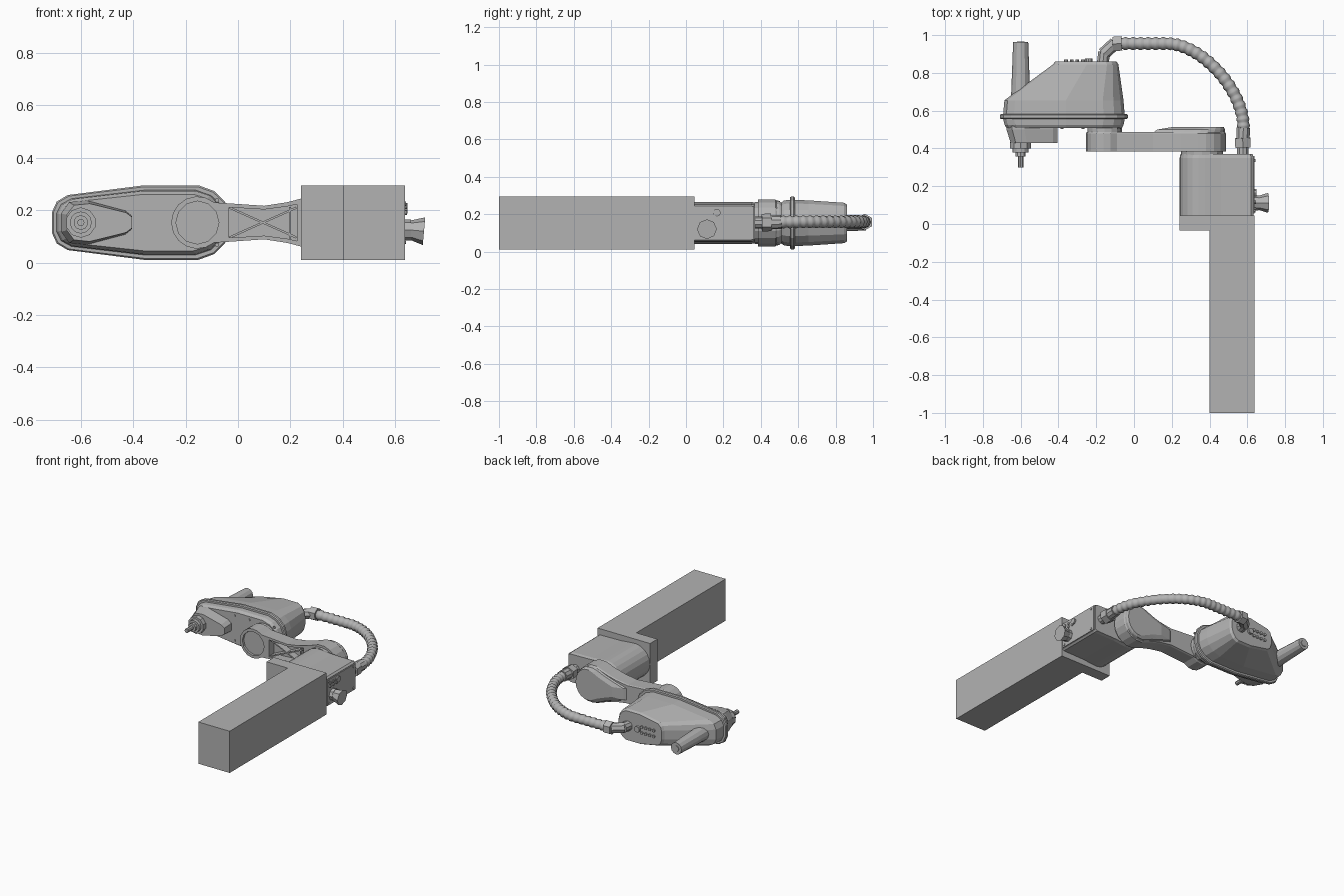
import bpy, bmesh, math
from mathutils import Vector, Matrix
from mathutils.geometry import interpolate_bezier

if "Cube" in bpy.data.objects:
    bpy.data.objects.remove(bpy.data.objects["Cube"])

MID = 0.153          # height of the machine's symmetry plane
grey = bpy.data.materials.new("plain grey")
grey.use_nodes = True
grey.diffuse_color = (0.45, 0.45, 0.45, 1)
grey.node_tree.nodes["Principled BSDF"].inputs["Base Color"].default_value = (0.45, 0.45, 0.45, 1)


def finish(name, bm):
    bmesh.ops.recalc_face_normals(bm, faces=bm.faces)
    mesh = bpy.data.meshes.new(name)
    bm.to_mesh(mesh)
    bm.free()
    mesh.materials.append(grey)
    obj = bpy.data.objects.new(name, mesh)
    bpy.context.collection.objects.link(obj)
    return obj


def loft(name, rings):
    """Skin closed (x, z) outlines placed at successive y positions."""
    bm = bmesh.new()
    loops = [[bm.verts.new((x, y, MID + z)) for x, z in pts] for y, pts in rings]
    for a, b in zip(loops, loops[1:]):
        for i in range(len(a)):
            j = (i + 1) % len(a)
            bm.faces.new((a[i], a[j], b[j], b[i]))
    bm.faces.new(loops[0])
    bm.faces.new(loops[-1])
    return finish(name, bm)


def box(name, lo, hi, turn=0):
    bm = bmesh.new()
    lo, hi = Vector(lo), Vector(hi)
    bmesh.ops.create_cube(bm, size=1)
    place = Matrix.Translation((lo + hi) / 2) @ Matrix.Rotation(turn, 4, 'Y')
    bmesh.ops.transform(bm, verts=bm.verts, matrix=place @ Matrix.Diagonal((*(hi - lo), 1)))
    return finish(name, bm)


def rod(name, start, end, r1, r2=None, sides=16):
    """Cylinder or cone between two points."""
    start, end = Vector(start), Vector(end)
    axis = end - start
    bm = bmesh.new()
    place = Matrix.Translation((start + end) / 2) @ axis.to_track_quat('Z', 'Y').to_matrix().to_4x4()
    bmesh.ops.create_cone(bm, cap_ends=True, segments=sides, radius1=r1,
                          radius2=r1 if r2 is None else r2, depth=axis.length, matrix=place)
    return finish(name, bm)


def arc(cx, r, a0, a1, n):
    angles = [math.radians(a0 + (a1 - a0) * i / n) for i in range(n + 1)]
    return [(cx + r * math.cos(a), r * math.sin(a)) for a in angles]


def mirrored(half):
    return half + [(x, -z) for x, z in reversed(half) if abs(z) > 1e-5]


def scaled(pts, sx, sz, cx, dx=0):
    return [(cx + dx + (x - cx) * sx, z * sz) for x, z in pts]


def carve(target, cutter):
    mod = target.modifiers.new("carve", 'BOOLEAN')
    mod.operation, mod.object = 'DIFFERENCE', cutter
    bpy.context.view_layer.objects.active = target
    bpy.ops.object.modifier_apply(modifier=mod.name)
    bpy.data.objects.remove(cutter)


# Pedestal and mounting bracket
box("pedestal", (0.4, -1, 0.01), (0.637, 0, 0.295))
box("mounting_bracket", (0.24, -0.035, 0.01), (0.637, 0.045, 0.295))

# Base housing with rounded shoulder end, rear panel and shoulder ring
body = mirrored(arc(0.355, 0.113, 180, 80, 6) + [(0.46, 0.103), (0.62, 0.1), (0.632, 0.09)])
loft("base_housing", [(0.045, body), (0.35, body), (0.37, scaled(body, 0.98, 0.95, 0.44))])
box("rear_panel", (0.63, 0.055, 0.065), (0.638, 0.36, 0.24))
rod("shoulder_ring", (0.36, 0.365, MID), (0.36, 0.388, MID), 0.112)

# Rear panel sockets and bolts
rod("power_plug_collar", (0.636, 0.112, 0.125), (0.66, 0.112, 0.125), 0.04, sides=8)
rod("power_plug", (0.655, 0.112, 0.125), (0.71, 0.112, 0.12), 0.036, 0.053, 8)
for i in range(3):
    for z in (0.19, 0.213):
        rod("panel_bolt", (0.636, 0.08 + 0.035 * i, z), (0.645, 0.08 + 0.035 * i, z), 0.009, sides=8)
rod("panel_port", (0.636, 0.165, 0.208), (0.648, 0.165, 0.208), 0.02, sides=10)
for y in (0.07, 0.335):
    for z in (0.08, 0.225):
        rod("panel_corner_screw", (0.636, y, z), (0.642, y, z), 0.008, sides=8)

# Inner arm with underside pocket, cross ribs and shoulder cap
arm_half = (arc(-0.155, 0.1, 180, 50, 6) + [(-0.03, 0.073), (0.1, 0.064), (0.19, 0.078), (0.25, 0.094)]
            + arc(0.36, 0.127, 120, 0, 6))
arm = mirrored(arm_half)
inner_arm = loft("inner_arm", [(0.385, arm), (0.478, arm), (0.488, scaled(arm, 0.985, 0.94, 0.1))])
pocket = mirrored([(-0.035, 0.058), (0.1, 0.05), (0.19, 0.062), (0.225, 0.07)])
carve(inner_arm, loft("pocket_cutter", [(0.36, pocket), (0.44, pocket)]))
carve(inner_arm, rod("elbow_cutter", (-0.155, 0.36, MID), (-0.155, 0.4, MID), 0.082, sides=12))
for s in (1, -1):
    box("arm_cross_rib", (-0.045, 0.392, MID - 0.004), (0.235, 0.445, MID + 0.004), s * 0.42)
box("arm_end_rib", (0.195, 0.392, MID - 0.06), (0.203, 0.445, MID + 0.06))
cap = mirrored([(0.1, 0.04), (0.2, 0.07), (0.26, 0.09)] + arc(0.36, 0.122, 115, 0, 6))
loft("shoulder_cap", [(0.482, cap), (0.5, scaled(cap, 0.94, 0.97, 0.48)),
                      (0.513, scaled(cap, 0.72, 0.85, 0.46))])
rod("elbow_hub", (-0.155, 0.48, MID), (-0.155, 0.52, MID), 0.092)

# Outer arm: pan, flange and tapered cover
shell = mirrored([(-0.71, 0.04), (-0.692, 0.08), (-0.65, 0.105), (-0.36, 0.142), (-0.15, 0.142),
                  (-0.09, 0.12), (-0.05, 0.08), (-0.032, 0.03)])
inset = scaled(shell, 0.95, 0.87, -0.37)
loft("outer_arm_pan", [(0.507, scaled(shell, 0.9, 0.76, -0.35)), (0.525, scaled(shell, 0.93, 0.85, -0.36)),
                       (0.558, inset)])
loft("outer_arm_flange", [(0.556, scaled(shell, 0.985, 0.96, -0.37)), (0.562, shell), (0.576, shell),
                          (0.582, scaled(shell, 0.985, 0.96, -0.37))])
loft("outer_arm_cover", [(0.575, inset), (0.655, scaled(shell, 0.93, 0.85, -0.37)),
                         (0.845, scaled(shell, 0.51, 0.76, -0.37, 0.115)),
                         (0.86, scaled(shell, 0.48, 0.7, -0.37, 0.115))])

# Nose under the tool end, raised rim on the pan
nose = mirrored([(-0.675, 0.035), (-0.645, 0.078), (-0.58, 0.085), (-0.43, 0.045), (-0.405, 0.025)])
loft("tool_nose", [(0.43, scaled(nose, 0.92, 0.85, -0.405)), (0.5, nose), (0.53, nose)])
for s in (1, -1):
    for x in (-0.38, -0.27, -0.08):
        rod("pan_screw", (x, 0.502, MID + s * 0.085), (x, 0.51, MID + s * 0.085), 0.008, sides=8)

# Tool spindle and upper sleeve
tool = [("nose_cap", 0.4, 0.435, 0.058, 10), ("spindle_collar", 0.378, 0.402, 0.042, 12),
        ("spindle_neck", 0.358, 0.38, 0.028, 10), ("spindle_tip", 0.3, 0.36, 0.014, 8)]
for name, y0, y1, r, n in tool:
    rod(name, (-0.6, y0, MID), (-0.6, y1, MID), r, sides=n)
rod("spindle_sleeve", (-0.6, 0.64, MID), (-0.6, 0.963, MID), 0.052, 0.04, 12)
rod("sleeve_rim", (-0.6, 0.945, MID), (-0.6, 0.966, MID), 0.026, 0.02, 12)

# Sockets and buttons on the cover's end face
for i in range(4):
    for s in (0, 1):
        rod("cover_button", (-0.36 + 0.03 * i, 0.855, MID - 0.02 + 0.04 * s),
            (-0.36 + 0.03 * i, 0.87, MID - 0.02 + 0.04 * s), 0.01, sides=8)
rod("cover_port", (-0.24, 0.855, MID), (-0.24, 0.876, MID), 0.02, sides=10)

# Hose couplings
couplings = [("base_coupling_foot", (0.577, 0.365, 0.155), (0.577, 0.41, 0.155), 0.032, 10),
             ("base_coupling_nut", (0.577, 0.405, 0.155), (0.575, 0.455, 0.156), 0.047, 6),
             ("base_coupling_sleeve", (0.577, 0.45, 0.156), (0.579, 0.51, 0.158), 0.037, 10),
             ("cover_coupling_foot", (-0.165, 0.85, 0.153), (-0.158, 0.91, 0.155), 0.033, 10),
             ("cover_coupling_elbow", (-0.162, 0.9, 0.155), (-0.1, 0.957, 0.157), 0.034, 8),
             ("cover_coupling_nut", (-0.112, 0.953, 0.157), (-0.065, 0.956, 0.158), 0.044, 6)]
for name, a, b, r, n in couplings:
    rod(name, a, b, r, sides=n)

# Corrugated hose
bend = interpolate_bezier(Vector((0.579, 0.5, 0.158)), Vector((0.59, 0.69, 0.16)),
                          Vector((0.37, 0.955, 0.16)), Vector((0.17, 0.955, 0.158)), 70)
straight = [Vector((0.17 - 0.01 * i, 0.955, 0.158)) for i in range(1, 25)]
curve = bpy.data.curves.new("cable_hose", 'CURVE')
curve.dimensions = '3D'
curve.bevel_depth, curve.bevel_resolution = 0.034, 2
curve.use_fill_caps = True
spline = curve.splines.new('POLY')
path = bend + straight
spline.points.add(len(path) - 1)
for i, (point, co) in enumerate(zip(spline.points, path)):
    point.co = (*co, 1)
    point.radius = 1.0 if (i // 2) % 2 else 0.87
curve.materials.append(grey)
hose = bpy.data.objects.new("cable_hose", curve)
bpy.context.collection.objects.link(hose)
